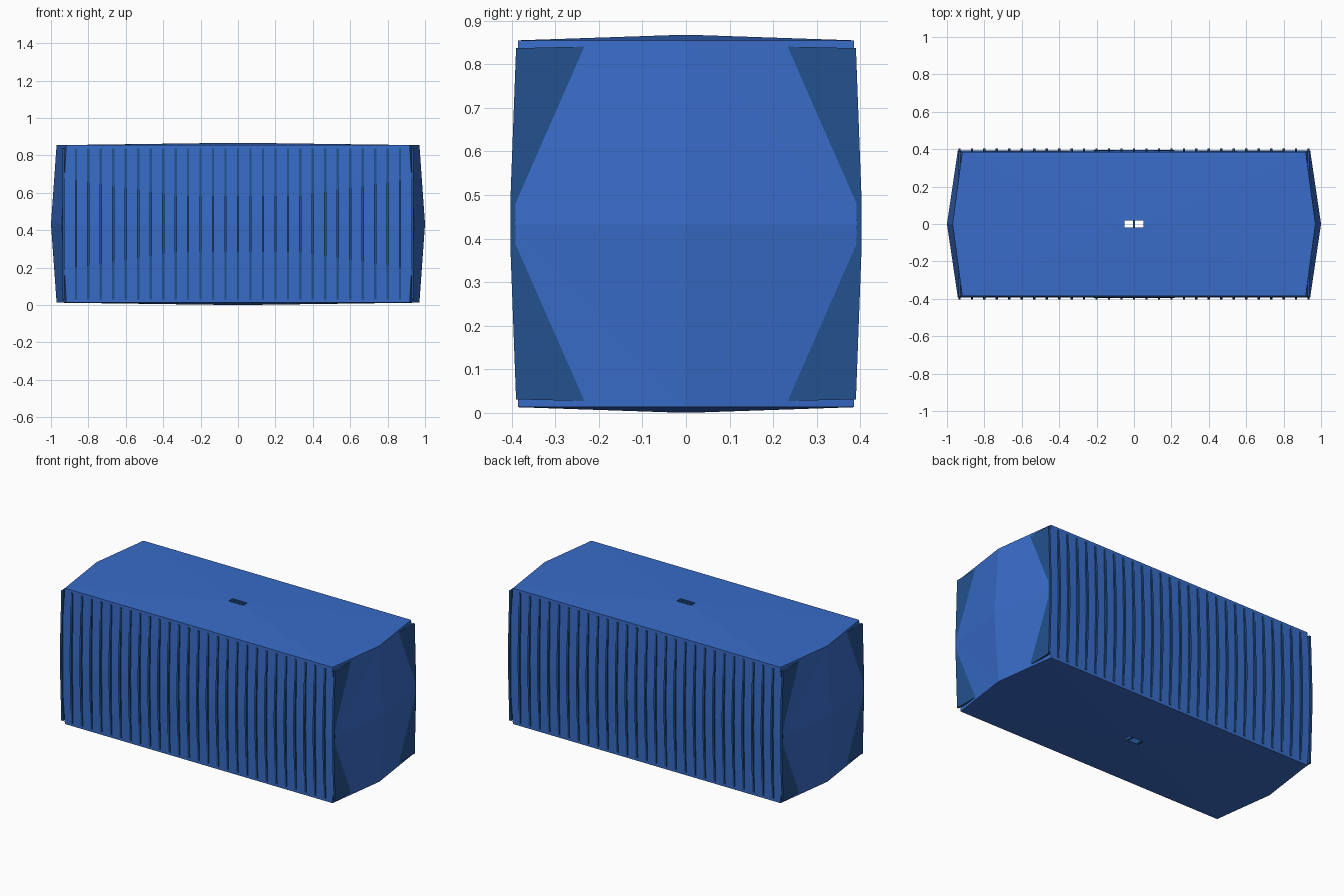
import bpy, bmesh

if "Cube" in bpy.data.objects:
    bpy.data.objects.remove(bpy.data.objects["Cube"])


def material(name, rgb):
    m = bpy.data.materials.new(name)
    m.diffuse_color = (*rgb, 1)
    m.use_nodes = True
    m.node_tree.nodes["Principled BSDF"].inputs["Base Color"].default_value = m.diffuse_color
    return m


def add_object(name, bm, mat):
    bmesh.ops.recalc_face_normals(bm, faces=bm.faces)
    me = bpy.data.meshes.new(name)
    bm.to_mesh(me)
    bm.free()
    me.materials.append(mat)
    ob = bpy.data.objects.new(name, me)
    bpy.context.collection.objects.link(ob)
    return ob


blue = material("blue", (0.04, 0.15, 0.58))
dark_blue = material("dark blue", (0.016, 0.085, 0.27))
MID = 0.434  # half height

# Shell: a box split once per side, each side pushed out at its middle
bm = bmesh.new()
bmesh.ops.create_cube(bm, size=2)
bmesh.ops.subdivide_edges(bm, edges=bm.edges[:], cuts=1, use_grid_fill=True)
for v in bm.verts:
    i, j, k = (round(c) for c in v.co)
    a, b, c = abs(i), abs(j), abs(k)
    x = 1.0 - 0.058 * b - 0.03 * c + 0.006 * b * c
    y = 0.395 - 0.01 * c - 0.003 * a * (1 - c)
    z = MID - 0.013 * max(a, b)
    v.co = (i * x, j * y, MID + k * z)
bmesh.ops.triangulate(bm, faces=bm.faces[:])

# Small slot through the middle of the top and bottom
HX, HY = 0.05, 0.019
for co, no in (((HX, 0, 0), (1, 0, 0)), ((-HX, 0, 0), (1, 0, 0)),
               ((0, HY, 0), (0, 1, 0)), ((0, -HY, 0), (0, 1, 0))):
    bm.normal_update()
    faces = [f for f in bm.faces if abs(f.normal.z) > 0.8]
    edges = list({e for f in faces for e in f.edges})
    verts = list({v for f in faces for v in f.verts})
    bmesh.ops.bisect_plane(bm, geom=verts + edges + faces, plane_co=co, plane_no=no)
bm.normal_update()
slot = []
for f in bm.faces:
    m = f.calc_center_median()
    if abs(f.normal.z) > 0.8 and abs(m.x) < HX and abs(m.y) < HY:
        slot.append(f)
bmesh.ops.delete(bm, geom=slot, context='FACES')
add_object("shell", bm, blue)

# Ribs: thin slabs across the body whose edges stand proud of the side walls
T = 0.006
half = [(0, 0.412), (0.39, 0.403), (0.403, 0.055)]
right = half + [(y, -z) for y, z in reversed(half)]
profile = right + [(-y, z) for y, z in reversed(right[1:-1])]
bm = bmesh.new()
base = bm.faces.new([bm.verts.new((-14 / 15 - T, y, MID + z)) for y, z in profile])
ext = bmesh.ops.extrude_face_region(bm, geom=[base], use_keep_orig=True)
bmesh.ops.translate(bm, vec=(2 * T, 0, 0),
                    verts=[g for g in ext["geom"] if isinstance(g, bmesh.types.BMVert)])
ribs = add_object("ribs", bm, dark_blue)
arr = ribs.modifiers.new("repeat", 'ARRAY')
arr.count = 29
arr.use_relative_offset = False
arr.use_constant_offset = True
arr.constant_offset_displace = (1 / 15, 0, 0)
